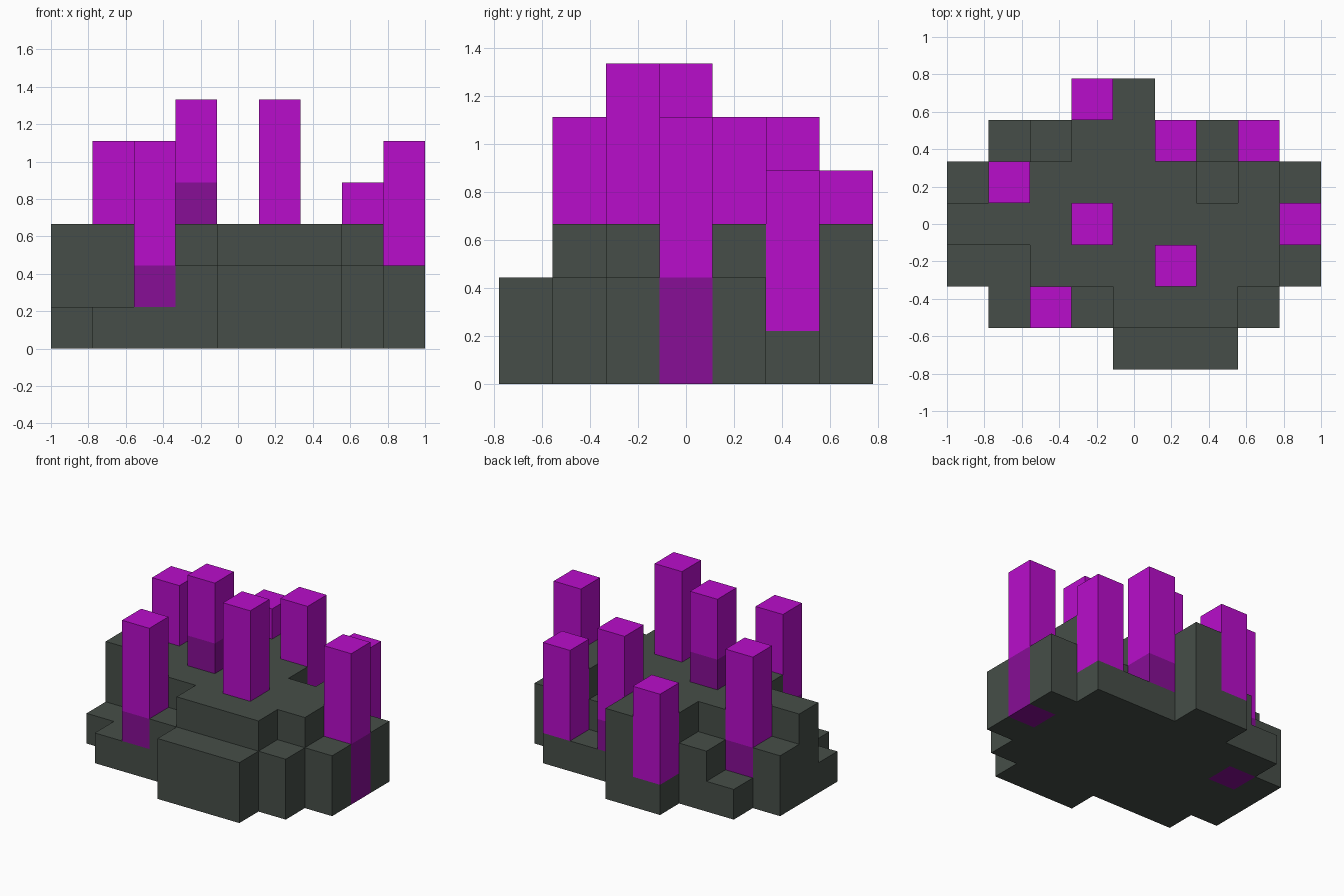
import bpy, bmesh
from mathutils import Vector

if "Cube" in bpy.data.objects:
    bpy.data.objects.remove(bpy.data.objects["Cube"])

U = 2 / 9  # size of one block

# Rock heights in blocks, back row first, left to right
ROCK = ["000130000",
        "012331110",
        "203333232",
        "333333330",
        "113333332",
        "011233320",
        "000022200"]

# Crystals: column, row from front, root start, shaft start, top
CRYSTALS = [(3, 6, 1, 1, 4), (5, 5, 1, 2, 5), (7, 5, 1, 1, 4), (1, 4, 0, 2, 5),
            (3, 3, 3, 4, 6), (8, 3, 0, 2, 5), (5, 2, 3, 3, 6), (2, 1, 1, 2, 5)]


def material(name, color):
    m = bpy.data.materials.new(name)
    m.diffuse_color = (*color, 1)
    m.use_nodes = True
    m.node_tree.nodes["Principled BSDF"].inputs["Base Color"].default_value = m.diffuse_color
    return m


rock_mat = material("grey_rock", (0.061, 0.076, 0.065))
shaft_mat = material("bright_magenta", (0.485, 0.004, 0.597))
root_mat = material("dark_magenta", (0.242, 0.0044, 0.305))

# Collect the blocks of every part
rock = {(i, 6 - r, k) for r, row in enumerate(ROCK)
        for i, h in enumerate(row) for k in range(int(h))}
parts = [("rock_base", rock, rock_mat)]
for n, (i, j, root, shaft, top) in enumerate(CRYSTALS, 1):
    parts.append((f"crystal_shaft_{n}", {(i, j, k) for k in range(shaft, top)}, shaft_mat))
    if shaft > root:
        parts.append((f"crystal_root_{n}", {(i, j, k) for k in range(root, shaft)}, root_mat))
solid = set().union(*(cells for _, cells, _ in parts))


def build(name, cells, mat):
    """Outer skin of a group of blocks, with flat areas merged."""
    bm = bmesh.new()
    for c in cells:
        centre = Vector((c[0] - 4, c[1] - 3, c[2] + 0.5))
        for axis in range(3):
            for s in (-1, 1):
                d = [0, 0, 0]
                d[axis] = s
                if tuple(a + b for a, b in zip(c, d)) in solid:
                    continue
                nrm = Vector(d)
                u = Vector([float(a == (axis + 1) % 3) for a in range(3)])
                v = nrm.cross(u)
                bm.faces.new([bm.verts.new((centre + (nrm + a * u + b * v) / 2) * U)
                              for a, b in ((-1, -1), (1, -1), (1, 1), (-1, 1))])
    bmesh.ops.remove_doubles(bm, verts=bm.verts, dist=1e-4)
    bmesh.ops.dissolve_limit(bm, angle_limit=0.01, verts=bm.verts, edges=bm.edges)
    mesh = bpy.data.meshes.new(name)
    bm.to_mesh(mesh)
    bm.free()
    mesh.materials.append(mat)
    bpy.context.collection.objects.link(bpy.data.objects.new(name, mesh))


for part in parts:
    build(*part)
